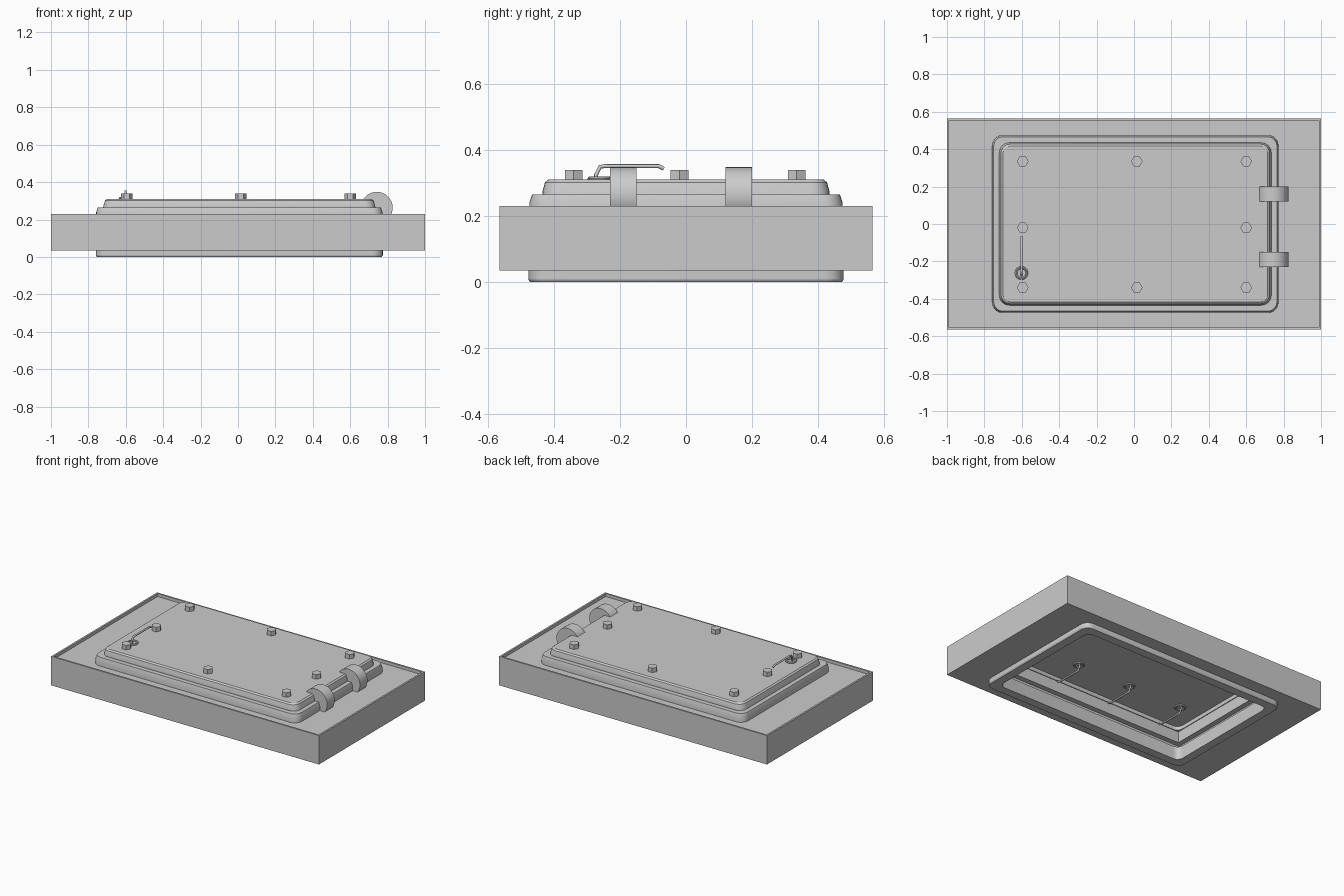
import bpy, bmesh, math
from mathutils import Vector

if "Cube" in bpy.data.objects:
    bpy.data.objects.remove(bpy.data.objects["Cube"])

CX = 0.007  # hatch centre along x


def finish(name, bm, smooth=False):
    bmesh.ops.recalc_face_normals(bm, faces=bm.faces)
    me = bpy.data.meshes.new(name)
    bm.to_mesh(me)
    bm.free()
    ob = bpy.data.objects.new(name, me)
    bpy.context.collection.objects.link(ob)
    if smooth:
        bpy.context.view_layer.objects.active = ob
        ob.select_set(True)
        bpy.ops.object.shade_smooth_by_angle(angle=math.radians(30))
        ob.select_set(False)
    return ob


def rounded_rect(hx, hy, r, cx, n):
    pts = []
    for k, (sx, sy) in enumerate(((1, 1), (-1, 1), (-1, -1), (1, -1))):
        for i in range(n + 1):
            a = math.pi / 2 * (k + i / n)
            pts.append((cx + sx * (hx - r) + r * math.cos(a),
                        sy * (hy - r) + r * math.sin(a)))
    return pts


def loft(name, rows, n=6, closed=True, smooth=True):
    """Rows of (half x, half y, corner radius, z, centre x) skinned into one body."""
    bm = bmesh.new()
    loops = [[bm.verts.new((x, y, z)) for x, y in rounded_rect(hx, hy, r, cx, n)]
             for hx, hy, r, z, cx in rows]
    pairs = list(zip(loops, loops[1:]))
    if closed:
        pairs.append((loops[-1], loops[0]))
    else:
        bm.faces.new(loops[0])
        bm.faces.new(loops[-1])
    m = len(loops[0])
    for a, b in pairs:
        for i in range(m):
            j = (i + 1) % m
            bm.faces.new((a[i], a[j], b[j], b[i]))
    bmesh.ops.remove_doubles(bm, verts=bm.verts, dist=1e-5)
    return finish(name, bm, smooth)


# Deck slab: shallow tray rim on top, rectangular shaft with a groove
S = 0.0005
loft("deck_slab", [
    (1, .565, S, .035, 0), (1, .565, S, .23, 0), (.988, .553, S, .23, 0),
    (.988, .553, S, .21, 0), (.705, .415, S, .21, CX), (.705, .415, S, .126, CX),
    (.74, .45, S, .126, CX), (.74, .45, S, .087, CX), (.73, .44, S, .035, CX),
], n=1, smooth=False)

# Rounded frames below and above the deck
loft("lower_frame", [
    (.767, .477, .055, .05, CX), (.767, .477, .055, .008, CX), (.762, .472, .05, 0, CX),
    (.705, .415, .04, 0, CX), (.705, .415, .04, .087, CX), (.745, .455, .05, .087, CX),
])
loft("upper_frame", [
    (.765, .474, .055, .20, CX), (.765, .474, .055, .24, CX), (.757, .466, .05, .265, CX),
    (.70, .41, .04, .265, CX), (.70, .41, .04, .20, CX),
])

# Lid with tapered, softened edge
loft("lid", [
    (.71, .42, .05, .225, CX), (.728, .435, .055, .262, CX), (.726, .434, .055, .275, CX),
    (.718, .427, .05, .302, CX), (.708, .417, .045, .31, CX),
], closed=False)


def cylinder(name, loc, radius, depth, segs, axis='Z', smooth=False):
    rot = (math.pi / 2, 0, 0) if axis == 'Y' else (0, 0, 0)
    bpy.ops.mesh.primitive_cylinder_add(vertices=segs, radius=radius, depth=depth,
                                        location=loc, rotation=rot)
    ob = bpy.context.object
    ob.name = name
    if smooth:
        bpy.ops.object.shade_smooth_by_angle(angle=math.radians(30))
    return ob


# Hexagonal bolts around the lid
for x in (-.595, .015, .6):
    for y in (-.34, -.02, .335):
        if (x, y) != (.015, -.02):
            b = cylinder("hex_bolt", (x, y, .32), .031, .04, 6)
            b.rotation_euler.z = math.pi / 6

# Barrel hinges
for y in (-.19, .16):
    cylinder("hinge", (.742, y, .263), .085, .08, 32, 'Y', True)


# Lever handle: round collar, stem and bent arm
def handle(name, loc, flip):
    rot = (math.pi if flip else 0, 0, 0)
    bpy.ops.mesh.primitive_torus_add(major_segments=24, minor_segments=8, major_radius=.029,
                                     minor_radius=.007, location=loc, rotation=rot)
    collar = bpy.context.object
    collar.name = name + "_collar"
    bpy.ops.object.shade_smooth_by_angle(angle=math.radians(40))
    cu = bpy.data.curves.new(name + "_arm", 'CURVE')
    cu.dimensions = '3D'
    cu.bevel_depth = .006
    cu.bevel_resolution = 2
    cu.use_fill_caps = True
    path = [(0, -.01, -.005), (0, -.01, .012), (0, .002, .036), (0, .015, .038),
            (0, .18, .038), (0, .195, .03)]
    sp = cu.splines.new('POLY')
    sp.points.add(len(path) - 1)
    for p, co in zip(sp.points, path):
        p.co = (*co, 1)
    arm = bpy.data.objects.new(name + "_arm", cu)
    bpy.context.collection.objects.link(arm)
    arm.location = loc
    arm.rotation_euler = rot


handle("top_handle", (-.602, -.262, .313), False)
for x in (-.54, -.14, .26):
    handle("inner_handle", (x, -.21, .222), True)
